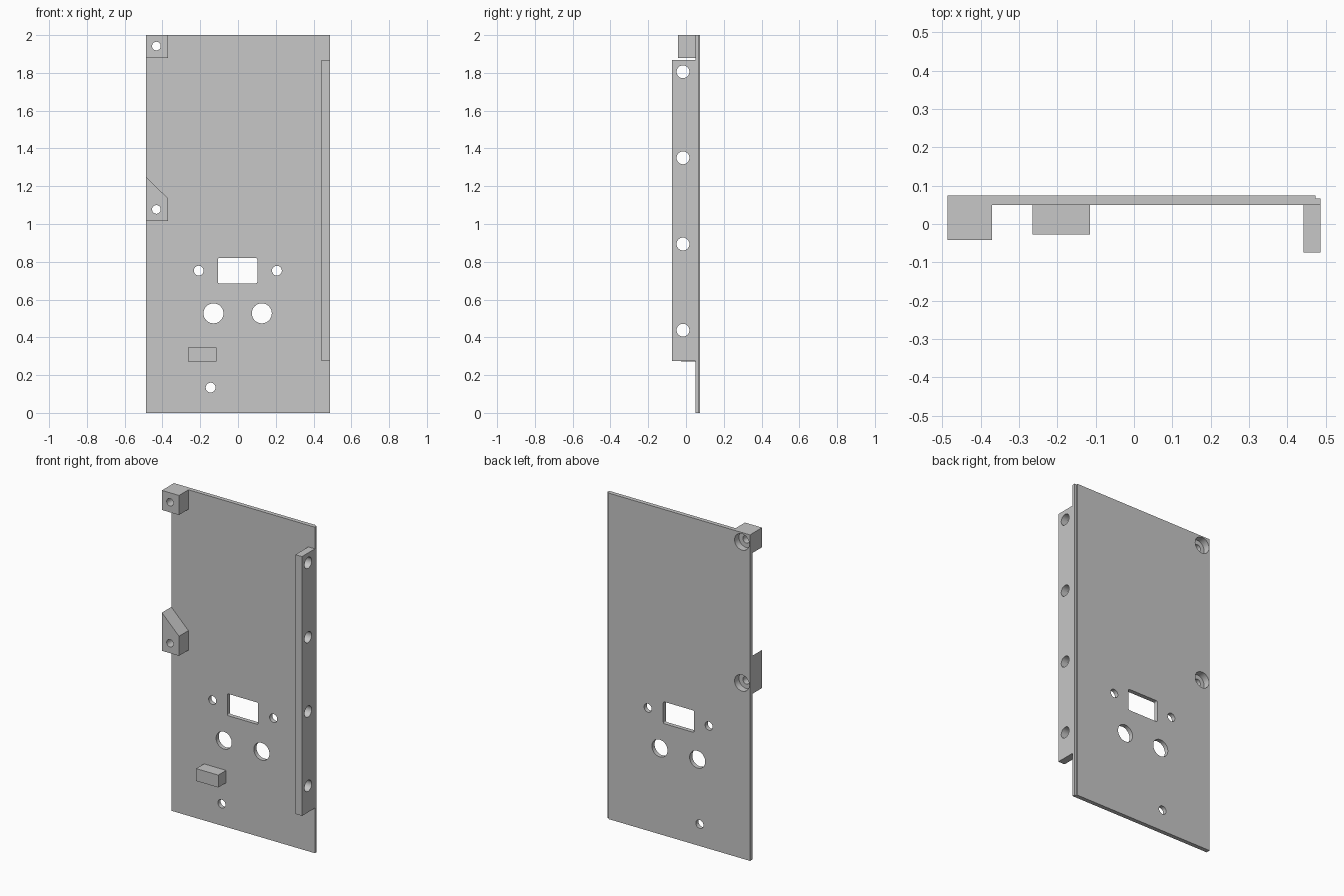
import bpy, bmesh, math
from mathutils import Matrix

cube = bpy.data.objects.get("Cube")
if cube:
    bpy.data.objects.remove(cube, do_unlink=True)

grey = bpy.data.materials.new("light_grey")
grey.use_nodes = True
colour = (0.57, 0.57, 0.57, 1)
grey.diffuse_color = colour
grey.node_tree.nodes["Principled BSDF"].inputs["Base Color"].default_value = colour

HALF_X = 0.487
BACK, FACE = 0.075, 0.049      # plate back and front planes
BOSS_FRONT = -0.042


def prism(name, outline, y0, y1):
    """Extrude an (x, z) outline between two y planes."""
    bm = bmesh.new()
    face = bm.faces.new([bm.verts.new((x, y0, z)) for x, z in outline])
    ext = bmesh.ops.extrude_face_region(bm, geom=[face])
    moved = [v for v in ext["geom"] if isinstance(v, bmesh.types.BMVert)]
    bmesh.ops.translate(bm, verts=moved, vec=(0, y1 - y0, 0))
    bmesh.ops.recalc_face_normals(bm, faces=bm.faces[:])
    mesh = bpy.data.meshes.new(name)
    bm.to_mesh(mesh)
    bm.free()
    mesh.materials.append(grey)
    obj = bpy.data.objects.new(name, mesh)
    bpy.context.collection.objects.link(obj)
    return obj


def box(name, x0, x1, y0, y1, z0, z1):
    return prism(name, [(x0, z0), (x1, z0), (x1, z1), (x0, z1)], y0, y1)


def circle(x, z, r, n=32):
    return [(x + r * math.cos(2 * math.pi * i / n),
             z + r * math.sin(2 * math.pi * i / n)) for i in range(n)]


def rounded(x0, x1, z0, z1, r):
    corners = [(x1 - r, z1 - r), (x0 + r, z1 - r), (x0 + r, z0 + r), (x1 - r, z0 + r)]
    return [(cx + r * math.cos(math.pi / 2 * (k + i / 4)),
             cz + r * math.sin(math.pi / 2 * (k + i / 4)))
            for k, (cx, cz) in enumerate(corners) for i in range(5)]


def cut(obj, cutter):
    """Subtract a cutter, bake the result and drop the cutter."""
    cutter.hide_render = True
    mod = obj.modifiers.new("cut", "BOOLEAN")
    mod.operation, mod.solver, mod.object = "DIFFERENCE", "EXACT", cutter
    bpy.context.view_layer.objects.active = obj
    bpy.ops.object.modifier_apply(modifier=mod.name)
    bpy.data.objects.remove(cutter, do_unlink=True)


# Main panel with a stepped back edge on its left side
panel = box("panel", -HALF_X, HALF_X, FACE, BACK, 0, 2)
cut(panel, box("step_cutter", 0.473, 0.6, 0.067, 0.2, -0.1, 2.1))

# Display window and control holes
cut(panel, prism("window_cutter", rounded(-0.107, 0.102, 0.686, 0.82, 0.008), 0, 0.2))
for x, z, r in [(-0.208, 0.753, 0.026), (0.206, 0.753, 0.026), (-0.13, 0.527, 0.053),
                (0.126, 0.527, 0.053), (-0.145, 0.134, 0.026)]:
    cut(panel, prism("hole_cutter", circle(x, z, r), 0, 0.2))

# Corner mounting bosses, counterbored from the back
inner = -0.371
top_boss = box("top_boss", -HALF_X, inner, BOSS_FRONT, FACE, 1.88, 2)
middle_boss = prism("middle_boss", [(-HALF_X, 1.016), (inner, 1.016), (inner, 1.136),
                                    (-HALF_X, 1.25)], BOSS_FRONT, FACE)
for boss, z in [(top_boss, 1.942), (middle_boss, 1.077)]:
    cut(boss, prism("screw_cutter", circle(-0.432, z, 0.023), -0.2, 0.2))
    for part in (boss, panel):
        cut(part, prism("counterbore_cutter", circle(-0.432, z, 0.05), 0.033, 0.2))

# Side flange with a row of cross holes
flange = box("side_flange", 0.442, HALF_X, -BACK, FACE, 0.276, 1.867)
for i in range(4):
    hole = prism("flange_hole_cutter", circle(0, 0, 0.034), -0.2, 0.2)
    hole.data.transform(Matrix.Translation((0.46, -0.016, 0.438 + 0.456 * i))
                        @ Matrix.Rotation(math.pi / 2, 4, "Z"))
    cut(flange, hole)

# Small support block
block = box("support_block", -0.265, -0.115, -0.027, FACE, 0.271, 0.347)

# Smooth the hole walls while keeping edges sharp
for obj in (panel, top_boss, middle_boss, flange, block):
    bpy.ops.object.select_all(action="DESELECT")
    obj.select_set(True)
    bpy.context.view_layer.objects.active = obj
    bpy.ops.object.shade_smooth_by_angle(angle=math.radians(30))
